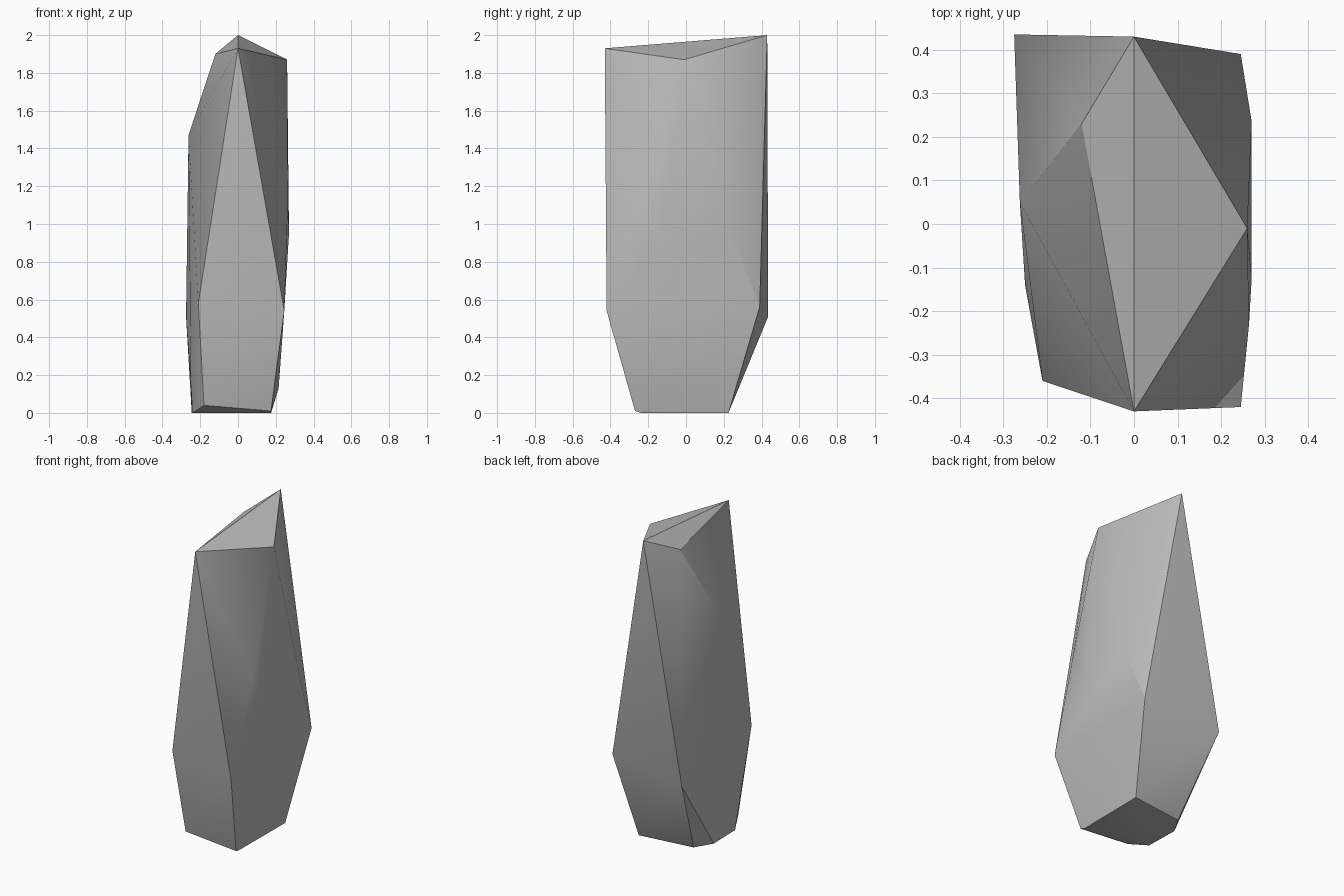
import bpy, bmesh, math

cube = bpy.data.objects.get("Cube")
if cube:
    bpy.data.objects.remove(cube, do_unlink=True)

# Stone colour
stone = bpy.data.materials.new("stone_grey")
stone.use_nodes = True
grey = (0.5, 0.5, 0.5, 1)
stone.diffuse_color = grey
bsdf = stone.node_tree.nodes["Principled BSDF"]
bsdf.inputs["Base Color"].default_value = grey
bsdf.inputs["Roughness"].default_value = 0.9

# Chiselled corners of the standing stone, from the crest down
crest = [(0, .43, 2), (0, -.43, 1.93), (.26, -.01, 1.87), (-.12, .23, 1.9), (-.262, .05, 1.47)]
flank = [(.264, -.23, 1.12), (.27, -.125, .95), (.27, .235, .95)]
shoulder = [(-.275, .435, .51), (.245, .39, .56), (.245, -.42, .54), (-.21, -.36, .58)]
foot = [(-.25, -.14, .15), (.215, -.02, .13), (.175, -.27, .01), (-.18, -.27, .04),
        (.175, .225, 0), (-.18, .18, 0), (-.245, .07, 0), (-.24, -.15, 0), (.17, -.24, 0)]

# Wrap the corners in one faceted skin
bm = bmesh.new()
for corner in crest + flank + shoulder + foot:
    bm.verts.new(corner)
hull = bmesh.ops.convex_hull(bm, input=bm.verts)
loose = [v for v in bm.verts if not v.link_faces]
bmesh.ops.delete(bm, geom=loose, context="VERTS")
bmesh.ops.recalc_face_normals(bm, faces=bm.faces)

mesh = bpy.data.meshes.new("standing_stone")
bm.to_mesh(mesh)
bm.free()
mesh.materials.append(stone)
rock = bpy.data.objects.new("standing_stone", mesh)
bpy.context.collection.objects.link(rock)

# Soft shallow creases, crisp strong edges
bpy.ops.object.select_all(action="DESELECT")
rock.select_set(True)
bpy.context.view_layer.objects.active = rock
bpy.ops.object.shade_smooth_by_angle(angle=math.radians(30))
